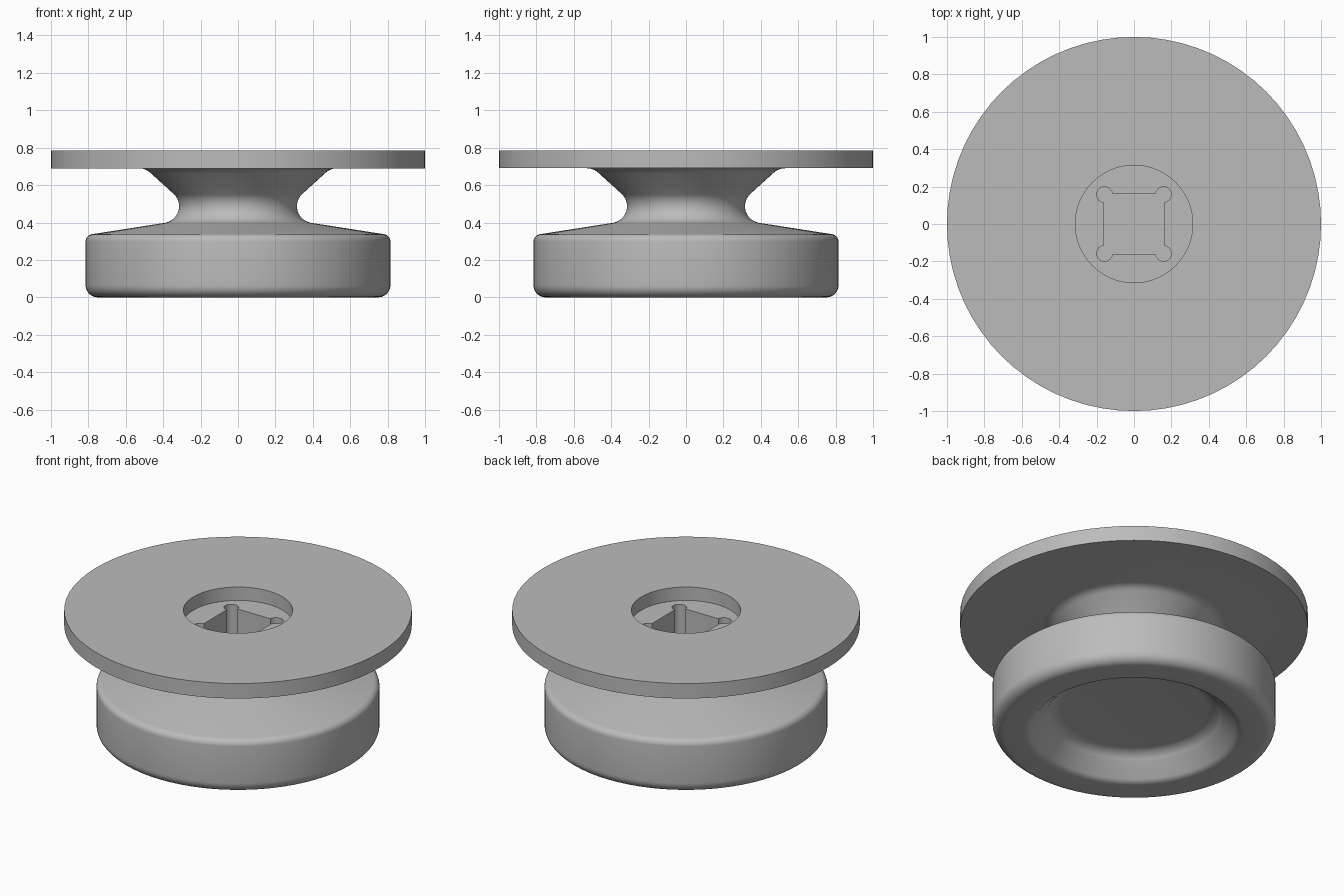
import bpy, bmesh, math
from mathutils import Matrix, Vector

if "Cube" in bpy.data.objects:
    bpy.data.objects.remove(bpy.data.objects["Cube"])

SEGMENTS = 72


def arc(cx, cz, r, start, end, steps):
    """Points along a circular arc, angles in degrees."""
    angles = [math.radians(start + (end - start) * i / steps) for i in range(steps + 1)]
    return [(cx + r * math.cos(a), cz + r * math.sin(a)) for a in angles]


def finish(name, bm):
    bmesh.ops.recalc_face_normals(bm, faces=bm.faces)
    mesh = bpy.data.meshes.new(name)
    bm.to_mesh(mesh)
    bm.free()
    obj = bpy.data.objects.new(name, mesh)
    bpy.context.collection.objects.link(obj)
    return obj


def lathe(name, profile):
    """Revolve a radius/height profile that starts and ends on the axis."""
    bm = bmesh.new()
    verts = [bm.verts.new((r, 0, z)) for r, z in profile]
    edges = [bm.edges.new(pair) for pair in zip(verts, verts[1:])]
    bmesh.ops.spin(bm, geom=verts + edges, cent=(0, 0, 0), axis=(0, 0, 1),
                   angle=math.tau, steps=SEGMENTS, use_merge=False)
    bmesh.ops.remove_doubles(bm, verts=bm.verts, dist=0.0002)
    return finish(name, bm)


def prism(name, outline, z0, z1):
    bm = bmesh.new()
    face = bm.faces.new([bm.verts.new((x, y, z0)) for x, y in outline])
    top = bmesh.ops.extrude_face_region(bm, geom=[face])["geom"]
    bmesh.ops.translate(bm, vec=(0, 0, z1 - z0),
                        verts=[g for g in top if isinstance(g, bmesh.types.BMVert)])
    return finish(name, bm)


# Knob: dished base, waisted neck, wide flange and round recess
profile = [(0, 0.14)]
profile += arc(0.42, 0.04, 0.10, 90, 30, 8)      # dish floor into wall
profile += arc(0.63, 0.06, 0.06, 215, 270, 6)    # dish lip
profile += arc(0.75, 0.065, 0.065, 270, 360, 8)  # lower outer edge
profile += arc(0.775, 0.298, 0.04, 0, 80, 6)     # upper outer edge
profile += arc(0.405, 0.487, 0.09, 260, 135, 12)  # waist
profile += arc(0.53, 0.60, 0.09, 135, 90, 6)     # flare under flange
profile += [(1, 0.69), (1, 0.785), (0.314, 0.785), (0.314, 0.70), (0, 0.70)]
knob = lathe("knob", profile)

# Square socket with rounded corner reliefs
outline = []
for k in range(4):
    turn = Matrix.Rotation(k * math.pi / 2, 2)
    outline += [turn @ Vector(p) for p in arc(0.157, 0.157, 0.042, -86, 176, 18)]
cutter = prism("socket_cutter", outline, 0.32, 0.75)
cutter.hide_render = True

cut = knob.modifiers.new("socket", "BOOLEAN")
cut.operation = "DIFFERENCE"
cut.solver = "EXACT"
cut.object = cutter
bpy.context.view_layer.objects.active = knob
knob.select_set(True)
bpy.ops.object.modifier_apply(modifier=cut.name)
bpy.data.objects.remove(cutter)

# Single grey finish, smooth with sharp edges kept
grey = bpy.data.materials.new("grey")
grey.diffuse_color = (0.5, 0.5, 0.5, 1)
grey.use_nodes = True
grey.node_tree.nodes["Principled BSDF"].inputs["Base Color"].default_value = grey.diffuse_color
knob.data.materials.clear()
knob.data.materials.append(grey)
for poly in knob.data.polygons:
    poly.material_index = 0
bpy.ops.object.shade_smooth_by_angle(angle=math.radians(30))
